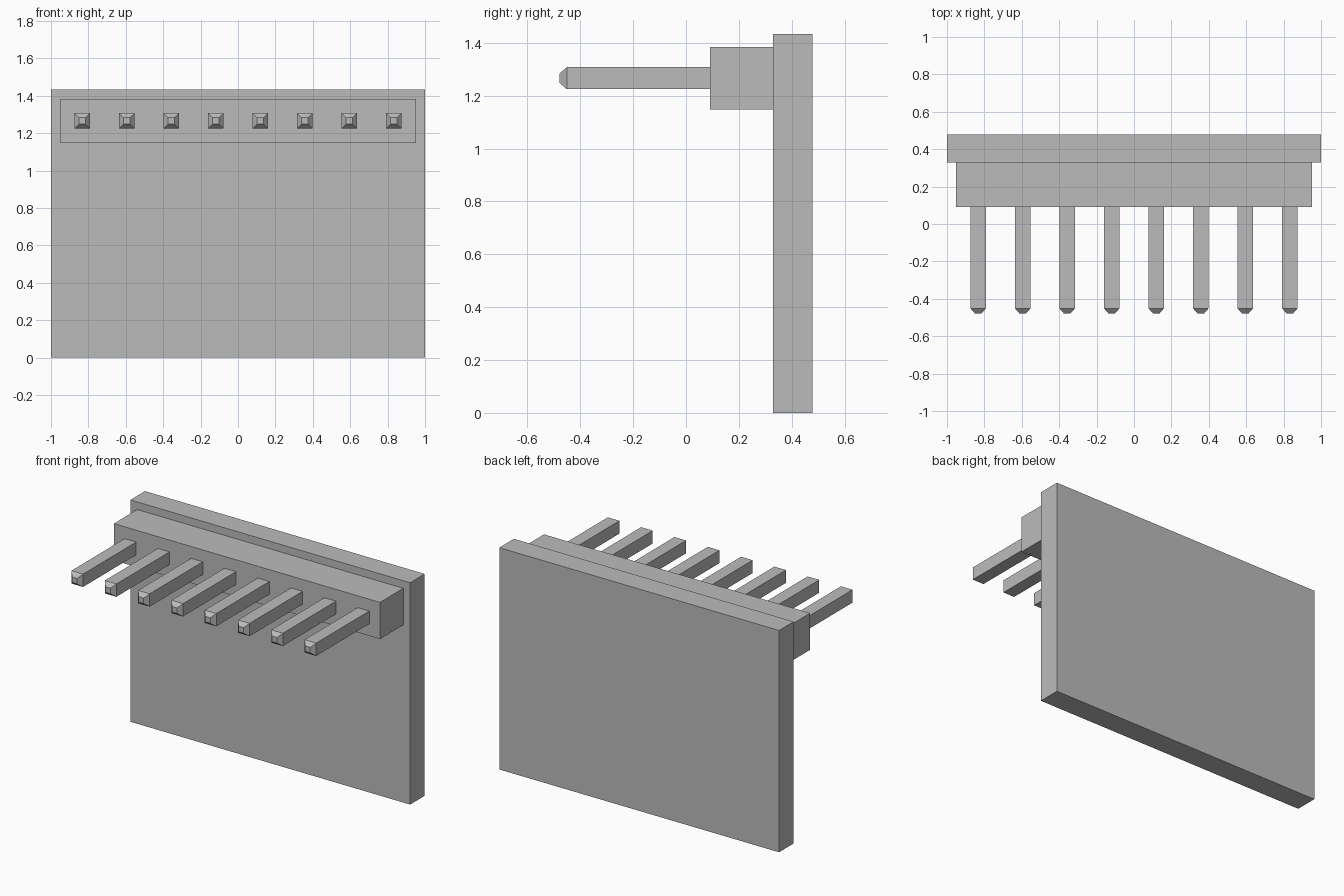
import bpy
import bmesh
from mathutils import Vector

cube = bpy.data.objects.get("Cube")
if cube:
    bpy.data.objects.remove(cube, do_unlink=True)

# One plain grey for every part
grey = bpy.data.materials.new("plain grey")
grey.use_nodes = True
colour = (0.5, 0.5, 0.5, 1)
grey.diffuse_color = colour
grey.node_tree.nodes["Principled BSDF"].inputs["Base Color"].default_value = colour


def finish(name, bm):
    bmesh.ops.recalc_face_normals(bm, faces=bm.faces)
    mesh = bpy.data.meshes.new(name)
    bm.to_mesh(mesh)
    bm.free()
    mesh.materials.append(grey)
    obj = bpy.data.objects.new(name, mesh)
    bpy.context.collection.objects.link(obj)
    return obj


def box_bmesh(low, high):
    low, high = Vector(low), Vector(high)
    bm = bmesh.new()
    bmesh.ops.create_cube(bm, size=1)
    bmesh.ops.scale(bm, vec=high - low, verts=bm.verts)
    bmesh.ops.translate(bm, vec=(low + high) / 2, verts=bm.verts)
    return bm


# Board and connector block
finish("board", box_bmesh((-1, 0.329, 0), (1, 0.478, 1.433)))
finish("header_block", box_bmesh((-0.951, 0.091, 1.147), (0.951, 0.329, 1.384)))

# Row of square pins with tapered front tips
PINS, PITCH, HALF, TIP_HALF, HEIGHT = 8, 0.238, 0.0415, 0.018, 1.266
for i in range(PINS):
    x = (i - (PINS - 1) / 2) * PITCH
    bm = box_bmesh((x - HALF, -0.451, HEIGHT - HALF), (x + HALF, 0.091, HEIGHT + HALF))
    front = min(bm.faces, key=lambda f: f.calc_center_median().y)
    tip = bmesh.ops.extrude_discrete_faces(bm, faces=[front])["faces"][0]
    centre = tip.calc_center_median()
    for v in tip.verts:
        v.co = centre + (v.co - centre) * (TIP_HALF / HALF) + Vector((0, -0.027, 0))
    finish(f"pin_{i + 1}", bm)
